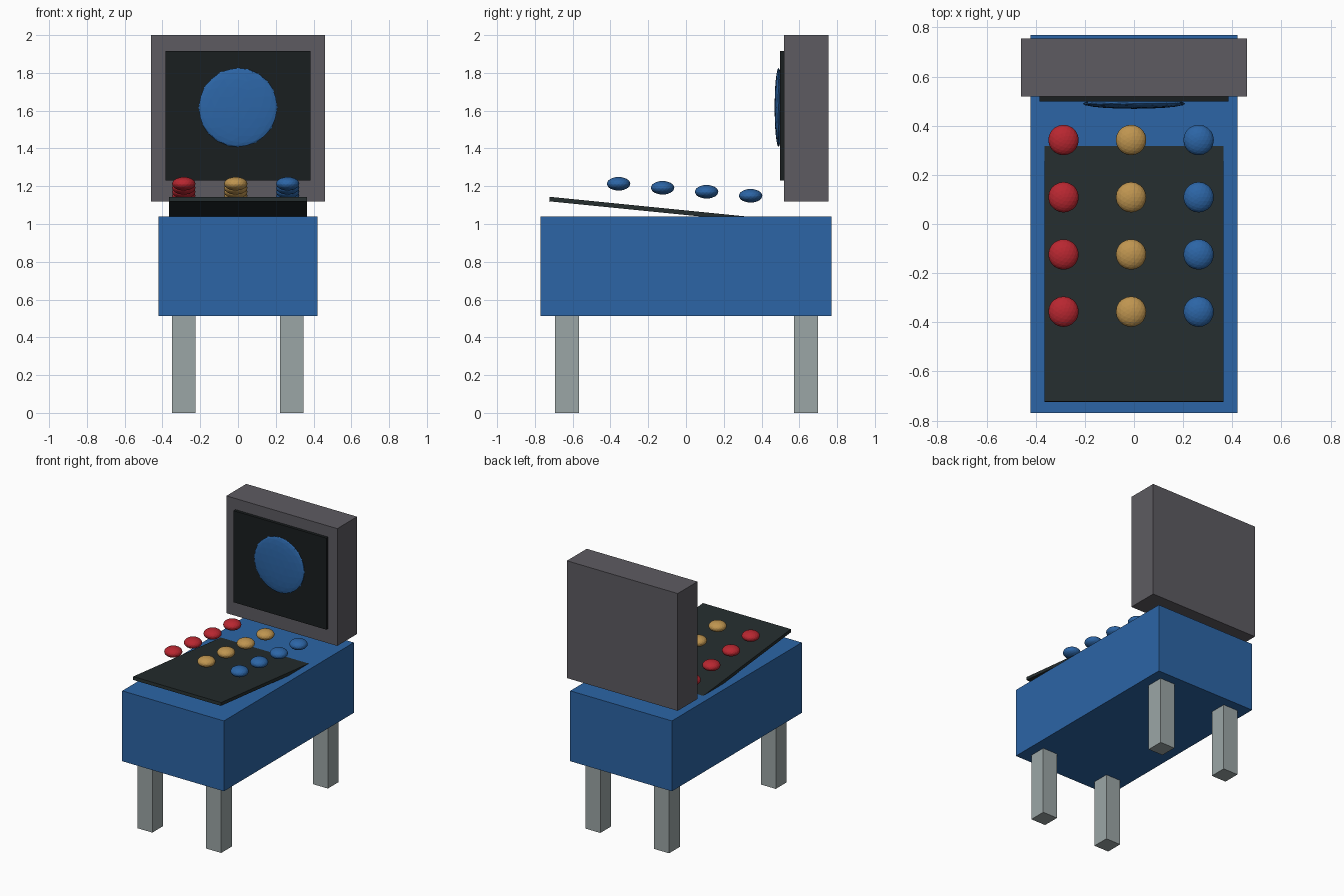
import bpy
from math import atan2, cos
from mathutils import Matrix

if "Cube" in bpy.data.objects:
    bpy.data.objects.remove(bpy.data.objects["Cube"])


def material(name, rgb):
    m = bpy.data.materials.new(name)
    m.diffuse_color = (*rgb, 1)
    m.use_nodes = True
    m.node_tree.nodes["Principled BSDF"].inputs["Base Color"].default_value = m.diffuse_color
    return m


BLUE = material("blue", (0.025, 0.13, 0.38))
RED = material("red", (0.48, 0.02, 0.03))
GOLD = material("gold", (0.52, 0.30, 0.08))
DARK = material("dark", (0.018, 0.026, 0.027))
BLACK = material("black", (0.01, 0.013, 0.014))
CASE = material("case", (0.11, 0.105, 0.12))
STEEL = material("steel", (0.33, 0.38, 0.38))


def box(name, lo, hi, mat):
    """Axis-aligned box between two corners."""
    size = [b - a for a, b in zip(lo, hi)]
    mid = [(a + b) / 2 for a, b in zip(lo, hi)]
    bpy.ops.mesh.primitive_cube_add(size=1, location=mid)
    ob = bpy.context.object
    ob.name = name
    ob.data.transform(Matrix.Diagonal((*size, 1)))
    ob.data.materials.append(mat)
    return ob


def dome(name, loc, radii, mat):
    """Faceted, flattened ball."""
    bpy.ops.mesh.primitive_ico_sphere_add(subdivisions=3, radius=1, location=loc)
    ob = bpy.context.object
    ob.name = name
    ob.data.transform(Matrix.Diagonal((*radii, 1)))
    ob.data.materials.append(mat)
    return ob


# Cabinet and four legs
box("cabinet", (-0.422, -0.77, 0.512), (0.422, 0.77, 1.04), BLUE)
for side, x in (("left", -0.287), ("right", 0.284)):
    for end, y in (("front", -0.63), ("back", 0.635)):
        box(f"{end}_{side}_leg", (x - 0.062, y - 0.064, 0), (x + 0.062, y + 0.064, 0.52), STEEL)

# Upright display case with a raised screen and round emblem
box("display_case", (-0.46, 0.52, 1.12), (0.46, 0.755, 2.0), CASE)
box("screen", (-0.385, 0.498, 1.23), (0.385, 0.53, 1.917), BLACK)
dome("screen_disc", (0, 0.49, 1.617), (0.209, 0.021, 0.209), BLUE)

# Sloping play surface, its back end sinking into the cabinet
y0, y1, z0, slope = -0.723, 0.45, 1.132, -0.1
angle = atan2(slope, 1)
half = (y1 - y0) / 2 / cos(angle)
board = box("play_surface", (-0.365, -half, -0.012), (0.365, half, 0.012), DARK)
board.location = (0, (y0 + y1) / 2, z0 + slope * (y1 - y0) / 2)
board.rotation_euler.x = angle

# Three columns of four bumpers following the slope
for colour, mat, x in (("red", RED, -0.287), ("gold", GOLD, -0.012), ("blue", BLUE, 0.263)):
    for i in range(4):
        dome(f"{colour}_bumper_{i + 1}", (x, -0.357 + 0.233 * i, 1.213 - 0.0212 * i),
             (0.062, 0.062, 0.036), mat)
